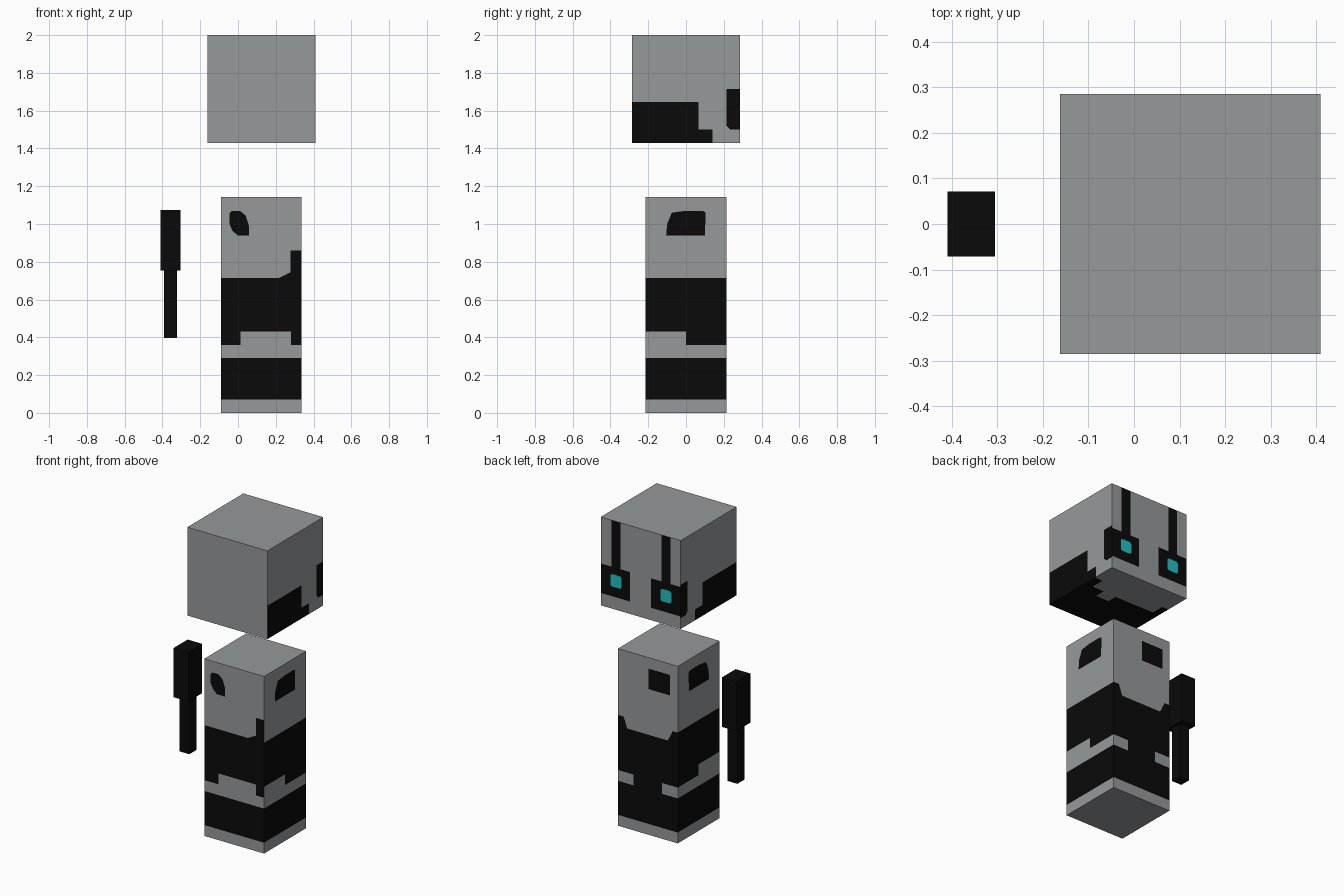
import bpy, bmesh, math
from mathutils import Vector

if "Cube" in bpy.data.objects:
    bpy.data.objects.remove(bpy.data.objects["Cube"])


def material(name, color):
    m = bpy.data.materials.new(name)
    m.diffuse_color = (*color, 1)
    m.use_nodes = True
    m.node_tree.nodes["Principled BSDF"].inputs["Base Color"].default_value = m.diffuse_color
    return m


MATS = [material("stone_grey", (0.30, 0.32, 0.325)),
        material("soot_black", (0.003, 0.003, 0.003)),
        material("glowing_cyan", (0.015, 0.52, 0.55))]
GREY, BLACK, CYAN = 0, 1, 2

# side: (outward normal, first axis, second axis)
SIDES = {"front": ((0, -1, 0), 0, 2), "back": ((0, 1, 0), 0, 2),
         "right": ((1, 0, 0), 1, 2), "left": ((-1, 0, 0), 1, 2),
         "bottom": ((0, 0, -1), 0, 1)}


def rect(u0, u1, v0, v1):
    return [(u0, v0), (u1, v0), (u1, v1), (u0, v1)]


def box(lo, hi, mat):
    bm = bmesh.new()
    bmesh.ops.create_cube(bm, size=1)
    for v in bm.verts:
        v.co = [lo[i] if v.co[i] < 0 else hi[i] for i in range(3)]
    for f in bm.faces:
        f.material_index = mat
    bm.normal_update()
    return bm


def paint(bm, side, poly, mat):
    """Cut a convex outline into one side and colour the faces within it."""
    n, a, b = SIDES[side]
    n = Vector(n)
    planes = []
    mid = [sum(p[i] for p in poly) / len(poly) for i in (0, 1)]
    for p, q in zip(poly, poly[1:] + poly[:1]):
        co, no = Vector(), Vector()
        co[a], co[b] = p
        no[a], no[b] = q[1] - p[1], p[0] - q[0]
        no.normalize()
        if (mid[0] - p[0]) * no[a] + (mid[1] - p[1]) * no[b] > 0:
            no = -no
        planes.append((co, no))

    def inside(f, skip=None):
        c = f.calc_center_median()
        return all((c - co).dot(no) < 1e-5 for co, no in planes)

    for co, no in planes:
        faces = [f for f in bm.faces if f.normal.dot(n) > 0.9]
        geom = faces + list({e for f in faces for e in f.edges}) \
            + list({v for f in faces for v in f.verts})
        bmesh.ops.bisect_plane(bm, geom=geom, plane_co=co, plane_no=no, dist=1e-5)
        bm.normal_update()
    for f in bm.faces:
        if f.normal.dot(n) > 0.9 and inside(f):
            f.material_index = mat
    # merge leftover cuts of equal colour
    bmesh.ops.dissolve_limit(bm, angle_limit=0.01, verts=bm.verts[:],
                             edges=bm.edges[:], delimit={'MATERIAL'})
    bmesh.ops.triangulate(bm, faces=[f for f in bm.faces if len(f.verts) > 4])
    bm.normal_update()


def finish(bm, name):
    me = bpy.data.meshes.new(name)
    bm.to_mesh(me)
    bm.free()
    for m in MATS:
        me.materials.append(m)
    ob = bpy.data.objects.new(name, me)
    bpy.context.collection.objects.link(ob)


# --- head -----------------------------------------------------------------
X0, X1, H = -0.162, 0.409, 0.285
head = box((X0, -H, 1.43), (X1, H, 2.0), GREY)
for side in ("right", "left"):
    paint(head, side, rect(-H, 0.065, 1.43, 1.645), BLACK)   # jaw
    paint(head, side, rect(0.065, 0.14, 1.43, 1.5), BLACK)
    paint(head, side, [(H, 1.5), (0.235, 1.5), (0.215, 1.52),
                       (0.215, 1.715), (H, 1.715)], BLACK)   # eye patch wrap
# ragged underside
for x0, x1, y in ((0.35, X1, 0.13), (0.265, 0.35, 0.04), (0.17, 0.265, -0.03),
                  (-0.115, 0.17, 0.035), (X0, -0.115, 0.12)):
    paint(head, "bottom", rect(x0, x1, -H, y), BLACK)
# eyes with streaks running up to the top edge
for x0, x1, cx in ((0.2, X1, 0.3), (X0, 0.052, -0.056)):
    paint(head, "back", rect(x0, x1, 1.51, 1.7), BLACK)
    paint(head, "back", rect(cx - 0.033, cx + 0.033, 1.7, 2.0), BLACK)
    paint(head, "back", [(cx - 0.04, 1.583), (cx - 0.03, 1.573), (cx + 0.03, 1.573),
                         (cx + 0.04, 1.583), (cx + 0.04, 1.643), (cx + 0.03, 1.653),
                         (cx - 0.03, 1.653), (cx - 0.04, 1.643)], CYAN)
finish(head, "head")

# --- body -----------------------------------------------------------------
B0, B1, D = -0.091, 0.336, 0.214
body = box((B0, -D, 0), (B1, D, 1.143), GREY)
for side in ("front", "back", "right", "left"):
    lo, hi = (B0, B1) if side in ("front", "back") else (-D, D)
    paint(body, side, rect(lo, hi, 0.07, 0.29), BLACK)       # lower band
    top = 0.645 if side == "back" else 0.715
    paint(body, side, rect(lo, hi, 0.43, top), BLACK)        # upper band
# front drips, corner streak and spot
paint(body, "front", rect(B0, 0.012, 0.36, 0.43), BLACK)
paint(body, "front", rect(0.28, B1, 0.36, 0.43), BLACK)
paint(body, "front", rect(0.278, B1, 0.715, 0.86), BLACK)
paint(body, "front", [(0.22, 0.715), (0.278, 0.715), (0.278, 0.745)], BLACK)
paint(body, "front", [(-0.045, 1.0), (-0.03, 0.965), (0.0, 0.938), (0.058, 0.938),
                      (0.058, 0.99), (0.04, 1.045), (0.01, 1.07), (-0.03, 1.07),
                      (-0.045, 1.058)], BLACK)
# flank steps and spots
for side in ("right", "left"):
    paint(body, side, rect(0.0, D, 0.36, 0.43), BLACK)
    paint(body, side, [(-0.105, 0.938), (0.1, 0.938), (0.104, 1.06), (0.09, 1.07),
                       (0.0, 1.07), (-0.075, 1.06), (-0.1, 1.0)], BLACK)
# back: raised corners, joined bands with grey notches, spot
paint(body, "back", [(0.27, 0.645), (B1, 0.645), (B1, 0.715), (0.295, 0.715)], BLACK)
paint(body, "back", [(B0, 0.645), (-0.02, 0.645), (-0.055, 0.715), (B0, 0.715)], BLACK)
paint(body, "back", rect(B0, B1, 0.36, 0.43), BLACK)
paint(body, "back", rect(0.02, 0.225, 0.29, 0.36), BLACK)
paint(body, "back", rect(-0.037, 0.118, 0.94, 1.072), BLACK)
finish(body, "body")

# --- single arm -----------------------------------------------------------
finish(box((-0.409, -0.071, 0.755), (-0.305, 0.071, 1.073), BLACK), "upper_arm")
finish(box((-0.392, -0.036, 0.397), (-0.322, 0.036, 0.755), BLACK), "lower_arm")
